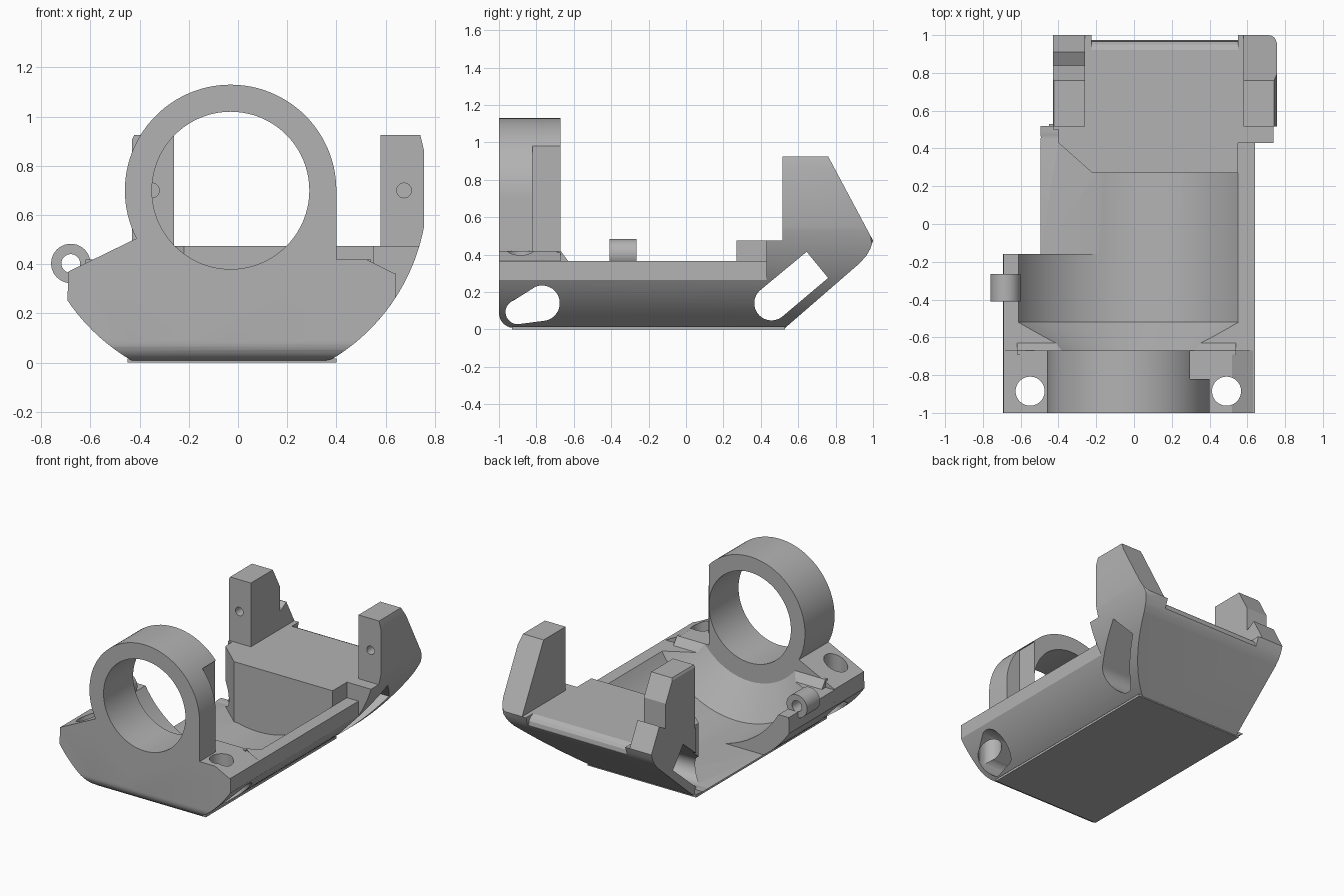
import bpy, bmesh
from math import sin, cos, pi, radians, atan2
from mathutils import Matrix

cube = bpy.data.objects.get("Cube")
if cube:
    bpy.data.objects.remove(cube)

grey = bpy.data.materials.new("plain grey")
grey.use_nodes = True
grey.diffuse_color = (0.45, 0.45, 0.45, 1)
grey.node_tree.nodes["Principled BSDF"].inputs["Base Color"].default_value = (0.45, 0.45, 0.45, 1)

CX, CZ = -0.03, 0.70   # shared axis of ring, cavity and outer hull


def arc(cx, cy, r, a0, a1, n=32):
    return [(cx + r * cos(radians(a0 + (a1 - a0) * i / n)),
             cy + r * sin(radians(a0 + (a1 - a0) * i / n))) for i in range(n + 1)]


def circle(cx, cy, r, n=64):
    return arc(cx, cy, r, 0, 360 - 360 / n, n - 1)


def finish(name, bm):
    bmesh.ops.recalc_face_normals(bm, faces=bm.faces)
    mesh = bpy.data.meshes.new(name)
    bm.to_mesh(mesh)
    bm.free()
    mesh.materials.append(grey)
    ob = bpy.data.objects.new(name, mesh)
    bpy.context.collection.objects.link(ob)
    return ob


def prism(name, pts, axis, lo, hi):
    """Extrude a 2D outline along the given axis."""
    place = {"x": lambda u, v, t: (t, u, v),
             "y": lambda u, v, t: (u, t, v),
             "z": lambda u, v, t: (u, v, t)}[axis]
    bm = bmesh.new()
    a = [bm.verts.new(place(u, v, lo)) for u, v in pts]
    b = [bm.verts.new(place(u, v, hi)) for u, v in pts]
    bm.faces.new(a)
    bm.faces.new(b[::-1])
    for i in range(len(a)):
        j = (i + 1) % len(a)
        bm.faces.new((a[i], b[i], b[j], a[j]))
    return finish(name, bm)


def box(name, x0, x1, y0, y1, z0, z1):
    return prism(name, [(x0, y0), (x1, y0), (x1, y1), (x0, y1)], "z", z0, z1)


def combine(ob, other, op="DIFFERENCE"):
    mod = ob.modifiers.new(op, "BOOLEAN")
    mod.operation, mod.solver, mod.object = op, "EXACT", other
    other.hide_render = True
    bpy.context.view_layer.objects.active = ob
    bpy.ops.object.modifier_apply(modifier=mod.name)
    bpy.data.objects.remove(other)


def hull_arc(x0, z0, x1, z1):
    a0 = atan2(z0 - CZ, x0 - CX) * 180 / pi
    a1 = atan2(z1 - CZ, x1 - CX) * 180 / pi
    return arc(CX, CZ, 0.80, a0, a1, 48)


def clip_floor(pts):
    return [(x, max(z, 0.008)) for x, z in pts]


# Lower hull with round underside
keel = clip_floor(hull_arc(-0.69, 0.255, 0.64, 0.265))
keel = [p for i, p in enumerate(keel)
        if p[1] > 0.008 or keel[i - 1][1] > 0.008 or keel[i + 1][1] > 0.008]
body = prism("cradle_body", keel + [(0.64, 0.365), (-0.69, 0.365)], "y", -1, 0.52)

# Front plate and ring in one outline, with a small ramp behind
ring = keel + [(0.64, 0.36), (0.52, 0.42), (0.40, 0.42)]
ring += arc(CX, CZ, 0.43, 0, 207, 60) + [(-0.69, 0.37)]
combine(body, prism("front_ring", ring, "y", -1, -0.67), "UNION")
combine(body, prism("ramp", [(-0.69, 0.3), (-0.69, 0.42), (-0.67, 0.42), (-0.63, 0.365), (-0.63, 0.3)],
                    "x", -0.62, 0.54), "UNION")

# Round cavity, funnel, bore, and the open right side
combine(body, prism("cavity", circle(CX, CZ, 0.67, 96), "y", -0.52, 0.27))
bm = bmesh.new()
bmesh.ops.create_cone(bm, cap_ends=True, segments=96, radius1=0.45, radius2=0.675, depth=0.152,
                      matrix=Matrix.Translation((CX, -0.594, CZ)) @ Matrix.Rotation(-pi / 2, 4, "X"))
combine(body, finish("funnel", bm))
combine(body, prism("bore", circle(CX, CZ, 0.32, 80), "y", -1.1, -0.5))
combine(body, box("side_opening", -0.9, CX, -0.16, 0.6, 0.05, 0.6))
combine(body, box("ring_notch", 0.29, 0.6, -0.82, -0.6, 0.42, 0.98))

# Rear block with two posts: plan, side and front outlines intersected
plan = [(-0.22, 0.27), (0.55, 0.27), (0.55, 0.43), (0.85, 0.43), (0.85, 0.9)]
plan += arc(0.71, 0.952, 0.048, 0, 90, 6) + [(-0.43, 1.0), (-0.43, 0.5), (-0.40, 0.5), (-0.40, 0.43)]
rear = prism("rear_block", plan, "z", -0.1, 1.1)
side = [(0.2, 0.008), (0.53, 0.008), (0.93, 0.355), (0.965, 0.395), (0.985, 0.43), (1.0, 0.475),
        (0.76, 0.925), (0.515, 0.925), (0.515, 0.475), (0.2, 0.475)]
combine(rear, prism("side_outline", side, "x", -1, 1), "INTERSECT")
posts = hull_arc(CX, -0.1, 0.757, 0.55) + [(0.757, 0.86), (0.735, 0.95), (0.58, 0.95), (0.58, 0.475),
         (-0.26, 0.475), (-0.26, 0.95), (-0.41, 0.95), (-0.44, 0.89), (-0.44, -0.1)]
combine(rear, prism("post_outline", posts, "y", 0, 1.2), "INTERSECT")
lip = [(0.92, 0.6), (0.92, 0.475), (0.95, 0.46), (0.965, 0.44), (0.97, 0.41), (1.1, 0.41), (1.1, 0.6)]
combine(rear, prism("deck_lip", lip, "x", -0.225, 0.55))
combine(rear, prism("post_notch", [(0.84, 0.9), (0.84, 0.6), (0.91, 0.64), (1.0, 0.9)], "x", -0.6, -0.2))
for x in (-0.35, 0.675):
    combine(rear, prism("post_hole", circle(x, CZ, 0.03, 24), "y", 0.4, 0.63))
combine(body, rear, "UNION")

# Rounded front lower edge and flat foot
front_edge = [(-1.1, -0.1), (-1.1, 0.09), (-1.001, 0.09)] + arc(-0.92, 0.088, 0.08, 180, 270, 10) + [(-0.92, -0.1)]
combine(body, prism("front_rounding", front_edge, "x", -1, 1))
combine(body, box("foot", -0.45, 0.40, -0.93, 0.53, 0, 0.016), "UNION")

# Strap slots through the width
front_slot = arc(-0.90, 0.093, 0.065, 110, 280, 20) + arc(-0.77, 0.14, 0.095, -80, 110, 24)
combine(body, prism("front_slot", front_slot, "x", -1.2, 1.2))
rear_slot = arc(0.457, 0.14, 0.092, 130, 310, 24) + [(0.76, 0.275), (0.645, 0.415)]
combine(body, prism("rear_slot", rear_slot, "x", -1.2, 1.2))

# Vertical screw holes in the front plate
for x in (-0.55, 0.49):
    combine(body, prism("screw_hole", circle(x, -0.885, 0.077, 40), "z", -0.2, 0.8))

# Side lug with its pin hole
lug = prism("side_lug", circle(-0.68, 0.403, 0.08, 40), "y", -0.41, -0.265)
combine(body, lug, "UNION")
combine(body, prism("pin_hole", circle(-0.68, 0.403, 0.038, 32), "y", -0.43, -0.25))

body.select_set(True)
bpy.context.view_layer.objects.active = body
bpy.ops.object.shade_smooth_by_angle(angle=radians(25))
